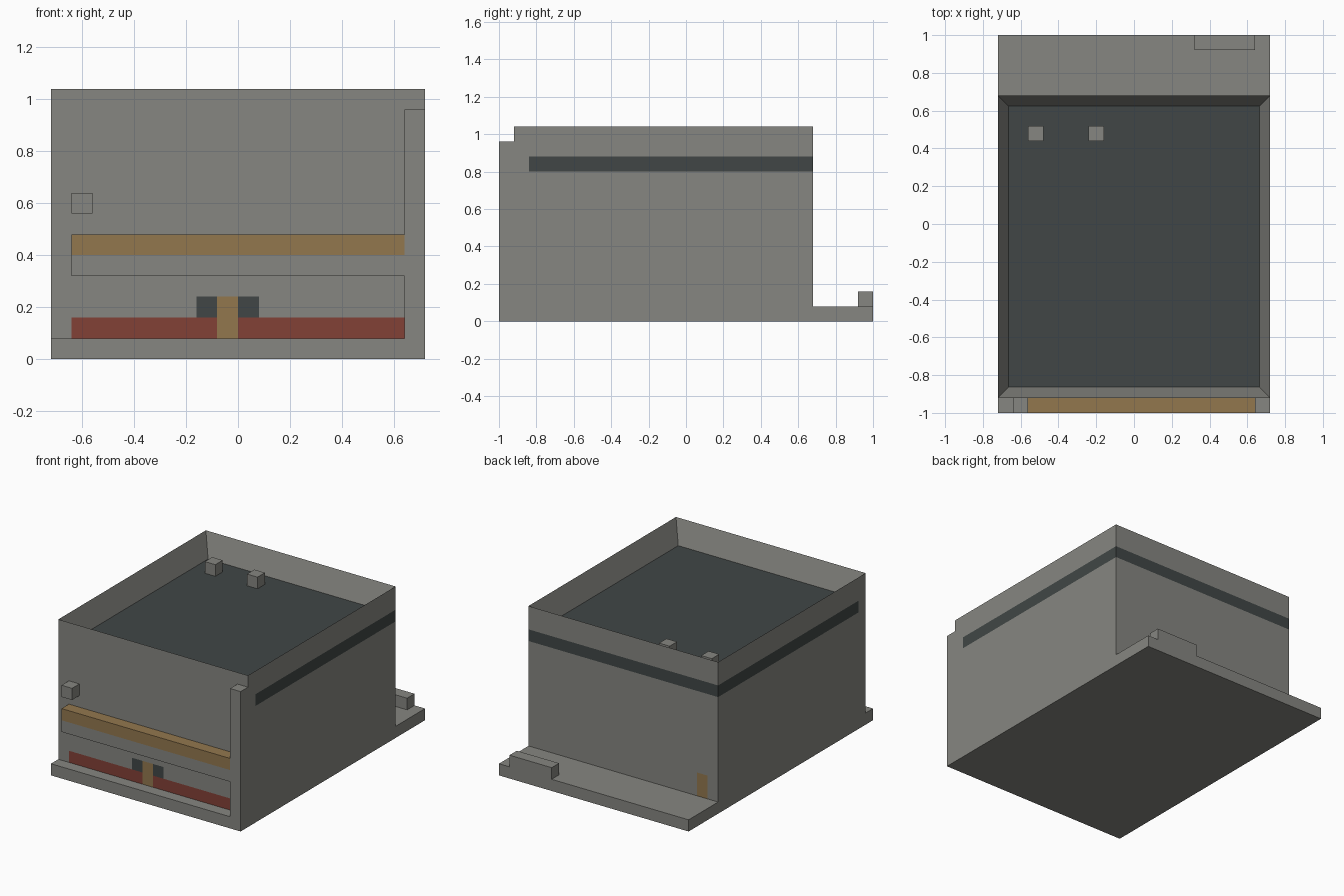
import bpy, bmesh
from mathutils import Vector

if "Cube" in bpy.data.objects:
    bpy.data.objects.remove(bpy.data.objects["Cube"], do_unlink=True)


def material(name, rgb):
    m = bpy.data.materials.new(name)
    m.use_nodes = True
    m.diffuse_color = (*rgb, 1)
    m.node_tree.nodes["Principled BSDF"].inputs["Base Color"].default_value = (*rgb, 1)
    return m


stone = material("stone grey", (0.24, 0.24, 0.22))
slate = material("dark slate", (0.052, 0.062, 0.061))
wood = material("ochre wood", (0.29, 0.186, 0.076))
brick = material("brick red", (0.225, 0.052, 0.037))
GREY, DARK, OCHRE, RED = range(4)


def box_mesh(lo, hi):
    lo, hi = Vector(lo), Vector(hi)
    bm = bmesh.new()
    bmesh.ops.create_cube(bm, size=1)
    bmesh.ops.scale(bm, vec=hi - lo, verts=bm.verts)
    bmesh.ops.translate(bm, vec=(lo + hi) / 2, verts=bm.verts)
    return bm


def finish(bm, name, mats):
    me = bpy.data.meshes.new(name)
    bm.to_mesh(me)
    bm.free()
    for m in mats:
        me.materials.append(m)
    ob = bpy.data.objects.new(name, me)
    bpy.context.collection.objects.link(ob)
    return ob


def box(name, lo, hi, mat=stone):
    return finish(box_mesh(lo, hi), name, [mat])


# Base slab and main block with a sunken roof
box("base_slab", (-0.72, -1, 0), (0.72, 1, 0.08))
bm = box_mesh((-0.72, -0.92, 0.08), (0.72, 0.68, 1.04))
roof = max(bm.faces, key=lambda f: f.calc_center_median().z)
bmesh.ops.inset_region(bm, faces=[roof], thickness=0.08)
bmesh.ops.translate(bm, vec=(0, 0, -0.16), verts=roof.verts)

# Cut the walls along the edges of the painted areas
cuts = [(-0.64, -0.56, -0.16, -0.08, 0, 0.08, 0.64), (-0.84,), (0.16, 0.24, 0.8, 0.88)]
for axis, places in enumerate(cuts):
    normal = Vector((0, 0, 0))
    normal[axis] = 1
    for p in places:
        bmesh.ops.bisect_plane(bm, geom=bm.verts[:] + bm.edges[:] + bm.faces[:],
                               plane_co=normal * p, plane_no=normal, dist=0.0001)


def paint(face):
    c, n = face.calc_center_median(), face.normal
    if n.z > 0.5:
        return DARK if c.z < 0.9 else GREY
    if n.z < -0.5:
        return GREY
    if n.y < -0.5 and c.y < -0.9:              # front doorway and red skirting
        if c.z < 0.24 and -0.08 < c.x < 0:
            return OCHRE
        if c.z < 0.16 and abs(c.x) < 0.64:
            return RED
        if 0.16 < c.z < 0.24 and -0.16 < c.x < 0.08:
            return DARK
        return GREY
    if 0.8 < c.z < 0.88 and c.y > -0.84:       # band round sides and back
        return DARK
    if n.y > 0.5 and c.z < 0.24 and -0.64 < c.x < -0.56:
        return OCHRE                           # small back door
    return GREY


bm.normal_update()
for f in bm.faces:
    f.material_index = paint(f)
finish(bm, "main_block", [stone, slate, wood, brick])

# Front ledge, corner post and lamp block
box("ledge_support", (-0.64, -1, 0.32), (0.64, -0.92, 0.40))
box("awning_ledge", (-0.64, -1, 0.40), (0.64, -0.92, 0.48), wood)
box("corner_post", (0.64, -1, 0.08), (0.72, -0.92, 0.96))
box("lamp_block", (-0.64, -1, 0.56), (-0.56, -0.92, 0.64))

# Roof vents and rear step
for i, x in enumerate((-0.56, -0.24)):
    box(f"roof_vent_{i + 1}", (x, 0.44, 0.88), (x + 0.08, 0.52, 0.96))
box("rear_step", (0.32, 0.92, 0.08), (0.64, 1, 0.16))
